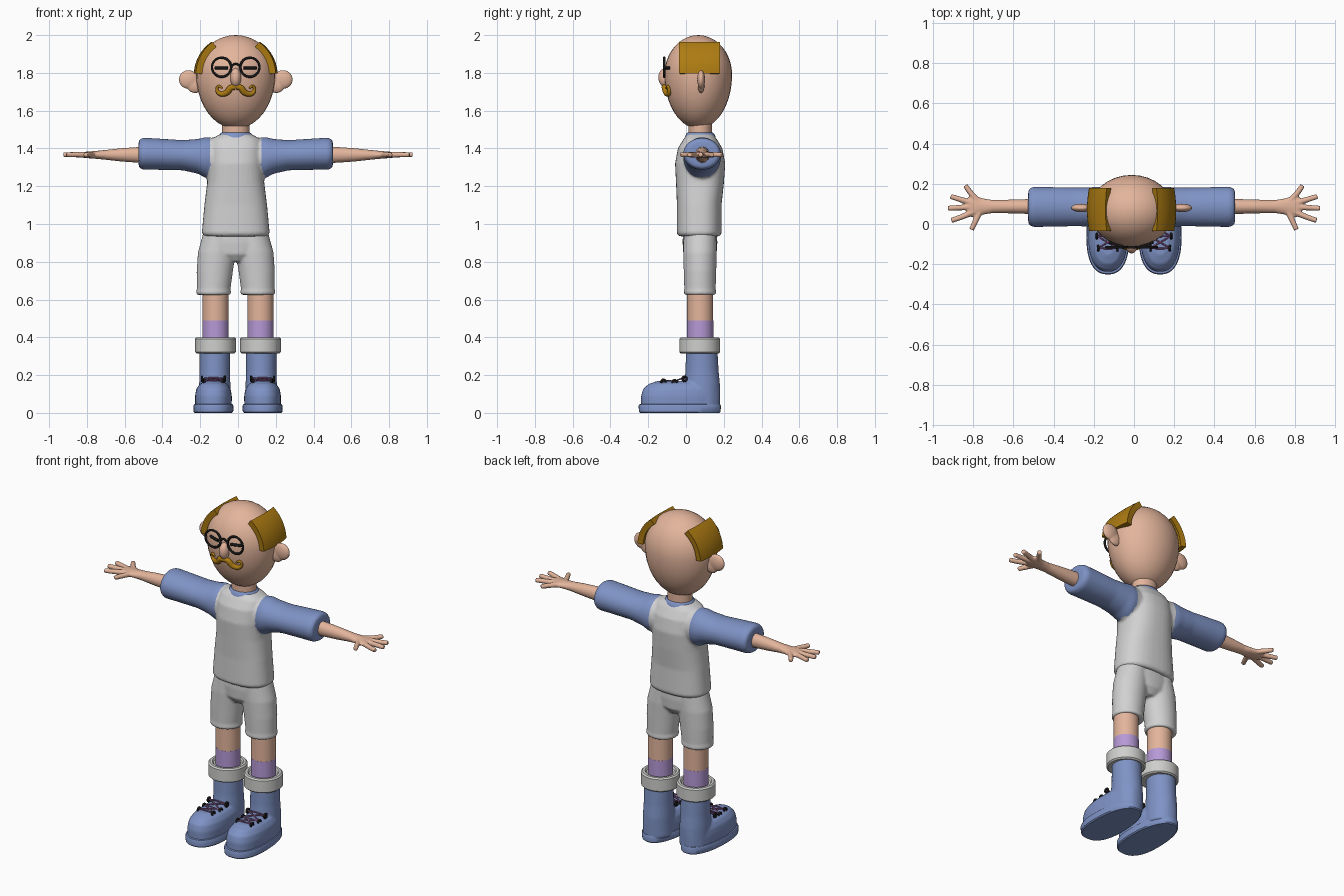
import bpy, bmesh, math
from mathutils import Vector

cube = bpy.data.objects.get("Cube")
if cube:
    bpy.data.objects.remove(cube, do_unlink=True)


def material(name, *rgb):
    m = bpy.data.materials.new(name)
    m.use_nodes = True
    m.diffuse_color = (*rgb, 1)
    bsdf = next(n for n in m.node_tree.nodes if n.type == 'BSDF_PRINCIPLED')
    bsdf.inputs["Base Color"].default_value = (*rgb, 1)
    return m


SKIN = material("skin", .77, .46, .33)
BLUE = material("denim blue", .21, .29, .56)
SHIRT = material("shirt grey", .64, .64, .65)
CUFF = material("cuff grey", .62, .62, .61)
GOLD = material("hair gold", .42, .20, .006)
SOCK = material("sock purple", .47, .32, .68)
BLACK = material("black", .008, .008, .008)
LACE = material("lace plum", .22, .09, .22)

MID = -.012            # middle of the upper body
SIDES = (("left", 1), ("right", -1))


def loft(bm, rings, axis='z', power=1.0, taper=0.0, n=36):
    """Skin ellipse rings (position, centre a, centre b, radius a, radius b)."""
    loops = []
    for p, ca, cb, ra, rb in rings:
        loop = []
        for i in range(n):
            t = math.tau * i / n
            c, s = math.cos(t), math.sin(t)
            a = ca + ra * math.copysign(abs(c) ** power, c) * (1 - taper * s)
            b = cb + rb * math.copysign(abs(s) ** power, s)
            loop.append(bm.verts.new((a, b, p) if axis == 'z' else (p, a, b)))
        loops.append(loop)
    for lo, hi in zip(loops, loops[1:]):
        for i in range(n):
            j = (i + 1) % n
            bm.faces.new((lo[i], lo[j], hi[j], hi[i]))
    bm.faces.new(loops[0])
    bm.faces.new(loops[-1])
    return bm


def add(name, bm, *mats, angle=40):
    bmesh.ops.recalc_face_normals(bm, faces=bm.faces)
    me = bpy.data.meshes.new(name)
    bm.to_mesh(me)
    bm.free()
    ob = bpy.data.objects.new(name, me)
    bpy.context.collection.objects.link(ob)
    for m in mats:
        me.materials.append(m)
    bpy.ops.object.select_all(action='DESELECT')
    ob.select_set(True)
    bpy.context.view_layer.objects.active = ob
    bpy.ops.object.shade_smooth_by_angle(angle=math.radians(angle))
    return ob


def baked(ob):
    dg = bpy.context.evaluated_depsgraph_get()
    return bpy.data.meshes.new_from_object(ob.evaluated_get(dg))


def fuse(name, bm, voxel, *mats, smooth=4, rule=None):
    """Blend overlapping volumes into one soft skin."""
    ob = add(name + "_blocks", bm)
    mod = ob.modifiers.new("blend", 'REMESH')
    mod.mode, mod.voxel_size = 'VOXEL', voxel
    mod = ob.modifiers.new("soften", 'SMOOTH')
    mod.factor, mod.iterations = .5, smooth
    out = bmesh.new()
    out.from_mesh(baked(ob))
    bpy.data.objects.remove(ob, do_unlink=True)
    for f in out.faces:
        f.material_index = rule(f.calc_center_median()) if rule else 0
    return add(name, out, *mats, angle=60)


def tube(bm, points, radius, widths=None, cyclic=False):
    cu = bpy.data.curves.new("path", 'CURVE')
    cu.dimensions = '3D'
    cu.bevel_depth, cu.bevel_resolution = radius, 3
    cu.use_fill_caps = True
    sp = cu.splines.new('NURBS')
    sp.points.add(len(points) - 1)
    for i, p in enumerate(points):
        sp.points[i].co = (*p, 1)
        sp.points[i].radius = widths[i] if widths else 1
    sp.order_u, sp.resolution_u = 3, 5
    sp.use_endpoint_u, sp.use_cyclic_u = not cyclic, cyclic
    ob = bpy.data.objects.new("path", cu)
    bpy.context.collection.objects.link(ob)
    bm.from_mesh(baked(ob))
    bpy.data.objects.remove(ob, do_unlink=True)
    bmesh.ops.remove_doubles(bm, verts=bm.verts, dist=.00005)
    return bm


def ball(bm, centre, radii):
    made = bmesh.ops.create_uvsphere(bm, u_segments=32, v_segments=20, radius=1)["verts"]
    for v in made:
        v.co = Vector(c + r * k for c, r, k in zip(centre, radii, v.co))
    return bm


def circle(centre, r, normal_axis, n=16):
    out = []
    for i in range(n):
        c, s = r * math.cos(math.tau * i / n), r * math.sin(math.tau * i / n)
        out.append(Vector(centre) + Vector((c, 0, s) if normal_axis == 'y' else (0, c, s)))
    return out


# Head: egg with a longer lower half
HX, HY, HZ, BASE = .209, .179, 1.79, .065
head = ball(bmesh.new(), (0, 0, 0), (1, 1, 1))
for v in head.verts:
    x, y, z = v.co
    v.co = (MID + HX * x, BASE + HY * y, HZ + z * (.21 if z > 0 else .285))
add("head", head, SKIN)


def face_point(dx, z, out=0):
    k = (z - HZ) / (.21 if z > HZ else .285)
    y = BASE - HY * math.sqrt(max(0, 1 - k * k - (dx / HX) ** 2))
    return Vector((MID + dx, y - out, z))


add("nose", ball(bmesh.new(), (MID, -.11, 1.775), (.029, .036, .05)), SKIN)
add("neck", loft(bmesh.new(), [(z, MID, .075, .072, .062) for z in (1.42, 1.56)]), SKIN)

for side, s in SIDES:
    # Ears
    ear = ball(bmesh.new(), (MID + s * .25, .08, 1.765), (.052, .021, .05))
    ball(ear, (MID + s * .215, .08, 1.735), (.045, .018, .042))
    fuse(side + "_ear", ear, .005, SKIN)

    # Curved slab of hair
    hair = bmesh.new()
    rows = []
    for i in range(11):
        th = .05 + .92 * i / 10
        row = []
        for j in range(13):
            dy = -.108 + .216 * j / 12
            x = (.212 * math.cos(th) + .01) * (1 - 4 * dy * dy)
            row.append(hair.verts.new((MID + s * x, .072 + dy, 1.787 + .214 * math.sin(th))))
        rows.append(row)
    for a, b in zip(rows, rows[1:]):
        for j in range(12):
            quad = (a[j], a[j + 1], b[j + 1], b[j])
            hair.faces.new(quad if s < 0 else quad[::-1])
    hair.normal_update()
    if sum(f.normal.x for f in hair.faces) * s < 0:
        bmesh.ops.reverse_faces(hair, faces=hair.faces)
    bmesh.ops.solidify(hair, geom=hair.faces[:], thickness=.034)
    add(side + "_hair", hair, GOLD)

    # Eye, spectacle rim
    eye = [face_point(s * .075 + d, 1.826, .004) for d in (-.034, -.015, .015, .034)]
    add(side + "_eye", tube(bmesh.new(), eye, .008), BLACK)
    rim = circle((MID + s * .075, -.115, 1.83), .051, 'y', 24)
    add(side + "_spectacle_rim", tube(bmesh.new(), rim, .0065, cyclic=True), BLACK)

    # Moustache half with curled tip
    path = [(0, 1.722), (.025, 1.73), (.045, 1.692), (.085, 1.685),
            (.104, 1.712), (.088, 1.738), (.073, 1.718)]
    pts = [face_point(s * dx, z, .006) for dx, z in path]
    add(side + "_moustache", tube(bmesh.new(), pts, .017, (.8, 1, 1, .75, .5, .4, .3)), GOLD)

bridge = [(MID + dx, -.117, z) for dx, z in ((-.026, 1.83), (-.012, 1.848), (.012, 1.848), (.026, 1.83))]
add("spectacle_bridge", tube(bmesh.new(), bridge, .006), BLACK)

# Shirt: torso and sleeves blended, raglan sleeves coloured by position
shirt = loft(bmesh.new(), [(z, MID, cy, rx, ry) for z, cy, rx, ry in (
    (.935, .07, .165, .108), (.95, .07, .18, .119), (1.1, .07, .166, .118),
    (1.22, .074, .151, .127), (1.32, .075, .148, .133), (1.4, .075, .146, .118),
    (1.45, .075, .13, .088), (1.475, .075, .085, .068))], power=.82)
for side, s in SIDES:
    loft(shirt, [(MID + s * x, .085, cz, ry, rz) for x, cz, ry, rz in (
        (.06, 1.35, .09, .1), (.16, 1.352, .1, .108), (.2, 1.358, .098, .092),
        (.28, 1.364, .096, .08), (.42, 1.37, .099, .083), (.49, 1.372, .1, .085),
        (.512, 1.372, .088, .074), (.515, 1.372, .06, .05))], axis='x')


def raglan(c):
    return int(c.z > 1.25 and abs(c.x - MID) > .133 + max(0, 1.31 - c.z) * .35)


fuse("shirt", shirt, .008, SHIRT, BLUE, rule=raglan)
add("collar", loft(bmesh.new(), [(z, MID, .075, .075 + r, .066 + r) for z, r in (
    (1.44, .02), (1.465, .014), (1.48, .006), (1.484, 0), (1.478, -.008))]), BLUE)

# Forearms and hands with spread fingers
FINGERS = (((.76, .075), (.79, .01), (.808, -.028)), ((.79, .065), (.85, .035), (.908, .018)),
           ((.79, .085), (.86, .082), (.925, .078)), ((.79, .1), (.85, .118), (.912, .137)),
           ((.77, .11), (.81, .145), (.838, .192)))
for side, s in SIDES:
    arm = loft(bmesh.new(), [(s * x, .087, 1.366, ry, rz) for x, ry, rz in (
        (.42, .038, .044), (.52, .037, .042), (.62, .034, .035), (.7, .032, .026),
        (.75, .04, .021), (.79, .052, .018), (.815, .052, .016), (.83, .04, .012))], axis='x')
    for finger in FINGERS:
        tube(arm, [(s * x, y, 1.367) for x, y in finger], .0145, (1.1, 1, .9))
    fuse(side + "_arm", arm, .0045, SKIN, smooth=3)

# Shorts
shorts = loft(bmesh.new(), [(z, MID, .074, rx, ry) for z, rx, ry in (
    (.8, .06, .06), (.84, .15, .088), (.9, .186, .092), (.97, .168, .09))])
for side, s in SIDES:
    loft(shorts, [(z, MID + s * cx, .074, rx, ry) for z, cx, rx, ry in (
        (.625, .117, .089, .083), (.64, .117, .093, .086), (.655, .117, .089, .083),
        (.75, .111, .096, .086), (.85, .1, .1, .089), (.96, .085, .085, .085))])
fuse("shorts", shorts, .007, SHIRT)

EYELETS = ((-.12, .165, .048), (-.06, .162, .055), (-.008, .18, .06))
for side, s in SIDES:
    X = s * .119
    # Leg, sock, turned cuff
    add(side + "_leg", loft(bmesh.new(), [(z, X, .075, .069, .069) for z in (.47, .7)]), SKIN)
    add(side + "_sock", loft(bmesh.new(), [(z, X, .075, .0695, .0695) for z in (.3, .49)]), SOCK)
    add(side + "_cuff", loft(bmesh.new(), [(z, X, .073, r, r) for z, r in (
        (.315, .075), (.315, .1), (.322, .108), (.392, .108), (.4, .1),
        (.4, .086), (.39, .079), (.385, .06))]), CUFF)

    # Boot: foot and shaft blended, on a welted sole
    X = s * .13
    boot = loft(bmesh.new(), [(z, X, (y0 + y1) / 2, rx, (y1 - y0) / 2) for z, y0, y1, rx in (
        (.02, -.238, .18, .096), (.09, -.238, .18, .097), (.125, -.228, .18, .091),
        (.152, -.2, .175, .074), (.168, -.155, .165, .045))], power=.85, taper=.1)
    loft(boot, [(z, s * .123, cy, rx, ry) for z, cy, rx, ry in (
        (.03, .085, .085, .094), (.15, .085, .083, .095), (.22, .085, .08, .088),
        (.34, .083, .08, .083))])
    fuse(side + "_boot", boot, .007, BLUE)
    add(side + "_sole", loft(bmesh.new(), [(z, X, -.033, .106 - d, .218 - d) for z, d in (
        (0, .008), (.006, .002), (.036, 0), (.045, .004), (.047, .012))],
        power=.85, taper=.1, n=48), BLUE)

    # Eyelets and crossed laces
    rings, lace = bmesh.new(), bmesh.new()
    for y, z, w in EYELETS:
        for e in (-1, 1):
            tube(rings, circle((X + e * w, y, z), .012, 'x', 10), .006, cyclic=True)
        tube(lace, [(X - w, y, z), (X, y - .004, z + .012), (X + w, y, z)], .004)
    for (y0, z0, w0), (y1, z1, w1) in zip(EYELETS, EYELETS[1:]):
        for e in (-1, 1):
            tube(lace, [(X + e * w0, y0, z0), (X, (y0 + y1) / 2, (z0 + z1) / 2 + .014),
                        (X - e * w1, y1, z1)], .004)
    add(side + "_eyelets", rings, BLACK)
    add(side + "_laces", lace, LACE)
